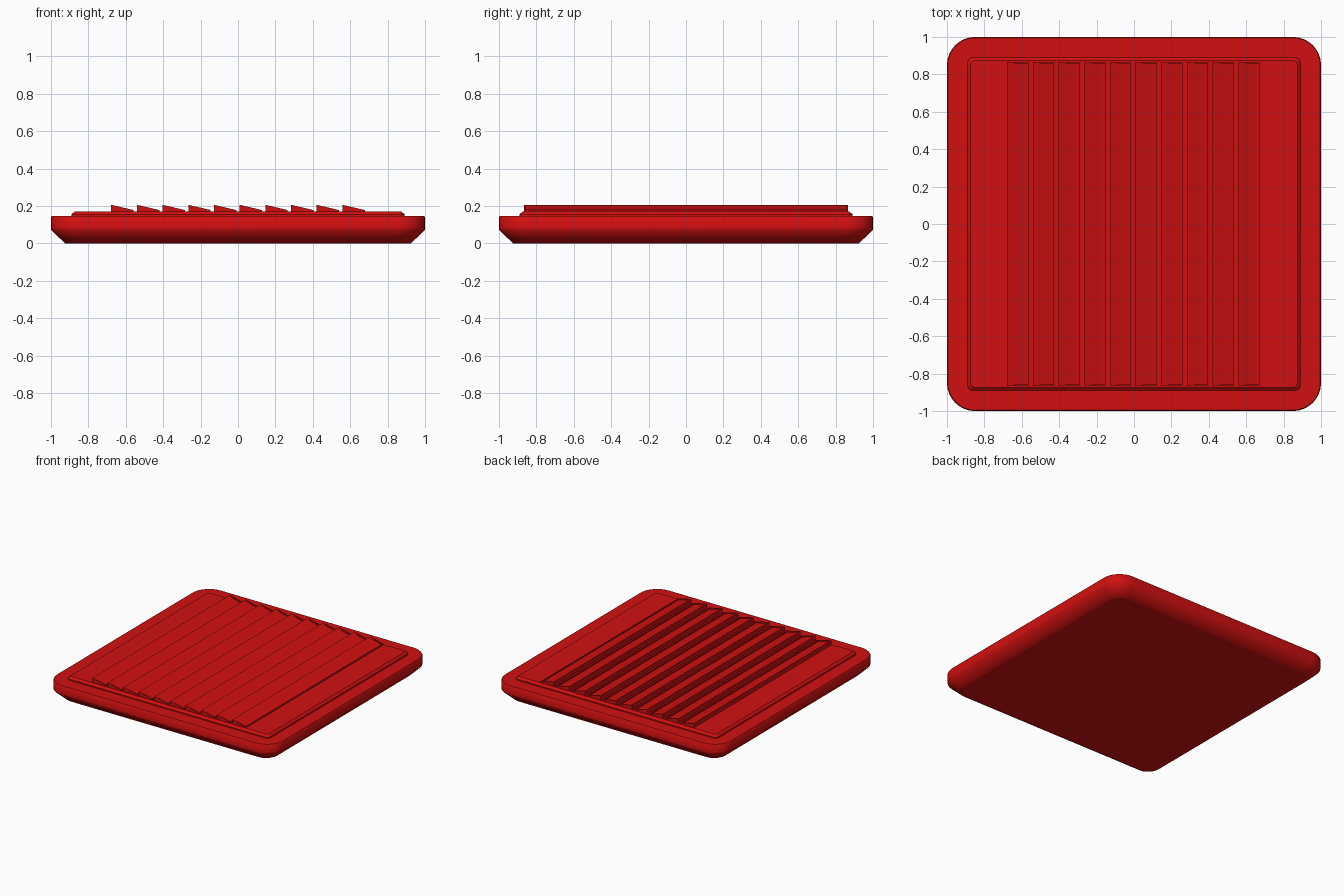
import bpy
import bmesh
import math

if "Cube" in bpy.data.objects:
    bpy.data.objects.remove(bpy.data.objects["Cube"], do_unlink=True)

# Single red plastic
red = bpy.data.materials.new("red plastic")
red.use_nodes = True
colour = (0.64, 0.005, 0.005, 1)
red.diffuse_color = colour
red.node_tree.nodes["Principled BSDF"].inputs["Base Color"].default_value = colour


def finish(bm, name, angle):
    """Turn a bmesh into a shaded, coloured object."""
    bmesh.ops.recalc_face_normals(bm, faces=bm.faces)
    mesh = bpy.data.meshes.new(name)
    bm.to_mesh(mesh)
    bm.free()
    mesh.materials.append(red)
    obj = bpy.data.objects.new(name, mesh)
    bpy.context.collection.objects.link(obj)
    bpy.ops.object.select_all(action="DESELECT")
    obj.select_set(True)
    bpy.context.view_layer.objects.active = obj
    bpy.ops.object.shade_smooth_by_angle(angle=math.radians(angle))
    return obj


def rounded_square(half, radius, z, steps=8):
    """Outline of a square with rounded corners."""
    points = []
    for corner in range(4):
        mid = math.radians(45 + 90 * corner)
        cx = math.copysign(half - radius, math.cos(mid))
        cy = math.copysign(half - radius, math.sin(mid))
        for i in range(steps + 1):
            a = math.radians(90 * corner + 90 * i / steps)
            points.append((cx + radius * math.cos(a), cy + radius * math.sin(a), z))
    return points


def loft(name, sections, angle):
    """Stack rounded squares given as (half width, corner radius, height)."""
    bm = bmesh.new()
    rings = [[bm.verts.new(p) for p in rounded_square(*s)] for s in sections]
    count = len(rings[0])
    for low, high in zip(rings, rings[1:]):
        for i in range(count):
            j = (i + 1) % count
            bm.faces.new((low[i], low[j], high[j], high[i]))
    bm.faces.new(rings[0])
    bm.faces.new(rings[-1])
    return finish(bm, name, angle)


# Base slab with chamfered underside
loft("base_slab", [
    (0.90, 0.09, 0), (0.925, 0.1, 0), (1, 0.15, 0.073),
    (1, 0.15, 0.083), (1, 0.15, 0.14), (0.995, 0.145, 0.146),
], 50)

# Raised panel with bevelled rim
loft("raised_panel", [
    (0.89, 0.03, 0.14), (0.89, 0.03, 0.155), (0.873, 0.02, 0.171),
], 30)

# Wedge louvre with a recessed sloping pocket, repeated across the panel
WIDTH, HALF_LENGTH, RIM, PITCH = 0.12, 0.867, 0.009, 0.1373
TALL, SHORT, FLOOR = 0.206, 0.178, 0.165


def slope(x):
    return TALL + (SHORT - TALL) * x / WIDTH


def rectangle(bm, x0, x1, half_y, height):
    corners = ((x0, -half_y), (x1, -half_y), (x1, half_y), (x0, half_y))
    return [bm.verts.new((x, y, height(x))) for x, y in corners]


bm = bmesh.new()
inner = HALF_LENGTH - RIM
loops = [
    rectangle(bm, 0, WIDTH, HALF_LENGTH, lambda x: FLOOR),
    rectangle(bm, 0, WIDTH, HALF_LENGTH, slope),
    rectangle(bm, RIM, WIDTH - RIM, inner, slope),
    rectangle(bm, 0.04, WIDTH - RIM, inner, lambda x: slope(x) - 0.009),
]
for a, b in zip(loops, loops[1:]):
    for i in range(4):
        j = (i + 1) % 4
        bm.faces.new((a[i], a[j], b[j], b[i]))
bm.faces.new(loops[0])
bm.faces.new(loops[-1])
louvres = finish(bm, "louvres", 20)
louvres.location.x = -(9 * PITCH + WIDTH) / 2
array = louvres.modifiers.new("repeat", "ARRAY")
array.count = 10
array.use_relative_offset = False
array.use_constant_offset = True
array.constant_offset_displace = (PITCH, 0, 0)
